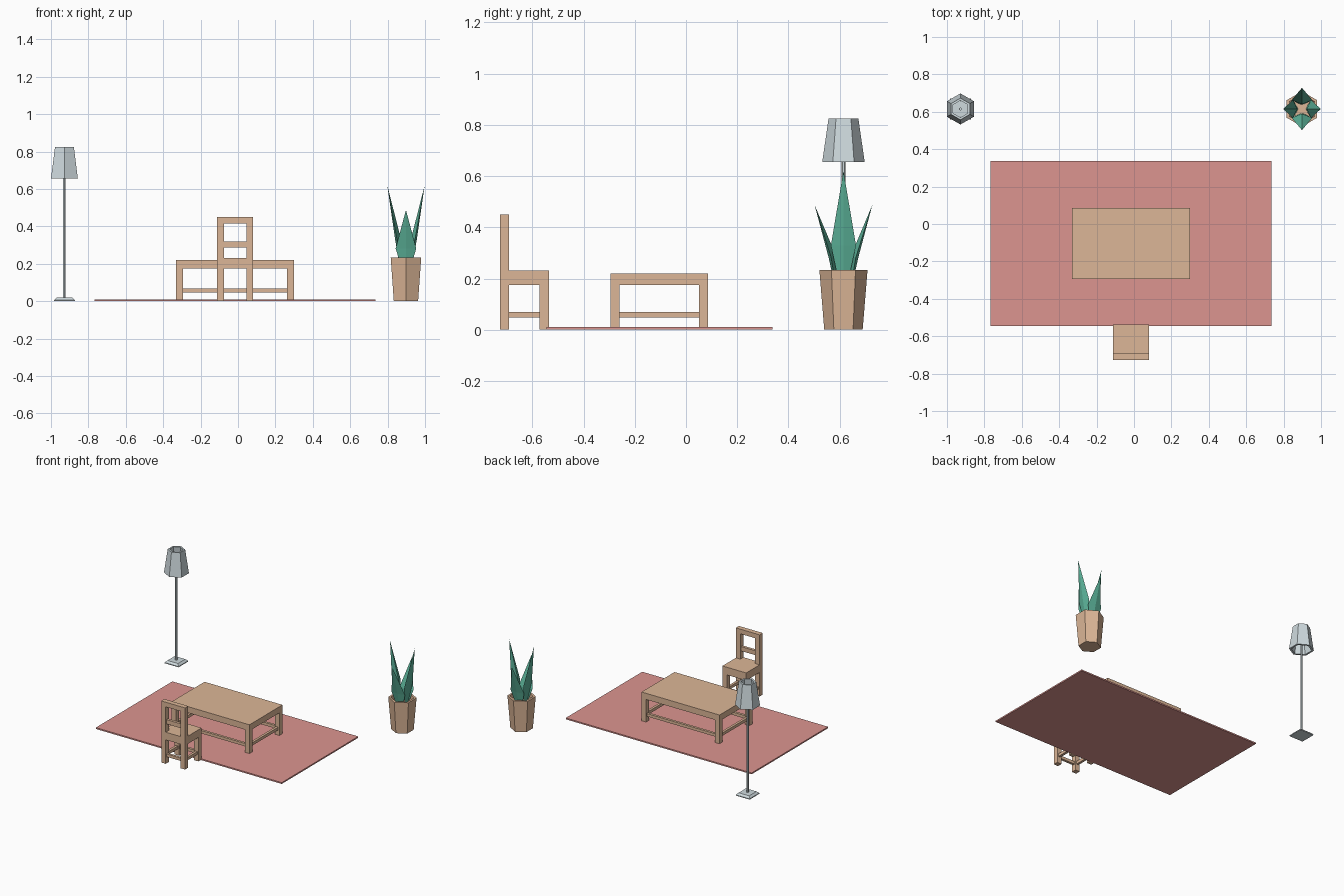
import bpy, bmesh
from math import pi
from mathutils import Matrix, Vector

if "Cube" in bpy.data.objects:
    bpy.data.objects.remove(bpy.data.objects["Cube"])


def material(name, rgb):
    mat = bpy.data.materials.new(name)
    mat.use_nodes = True
    mat.diffuse_color = (*rgb, 1)
    mat.node_tree.nodes["Principled BSDF"].inputs["Base Color"].default_value = (*rgb, 1)
    return mat


WOOD = material("wood", (0.72, 0.47, 0.31))
FABRIC = material("fabric", (0.72, 0.30, 0.28))
METAL = material("metal", (0.62, 0.70, 0.73))
LEAF = material("leaf", (0.11, 0.46, 0.33))


def add_object(name, bm, mat):
    bmesh.ops.recalc_face_normals(bm, faces=bm.faces)
    mesh = bpy.data.meshes.new(name)
    bm.to_mesh(mesh)
    bm.free()
    mesh.materials.append(mat)
    obj = bpy.data.objects.new(name, mesh)
    bpy.context.collection.objects.link(obj)
    return obj


def box(name, x, y, z, mat=WOOD):
    """Box from three (low, high) ranges."""
    bm = bmesh.new()
    bmesh.ops.create_cube(bm, size=1)
    for v in bm.verts:
        v.co = [(a + b) / 2 + c * (b - a) for c, (a, b) in zip(v.co, (x, y, z))]
    return add_object(name, bm, mat)


def lathe(name, centre, profile, sides, mat, closed=False, turn=pi / 2):
    """Sweep (radius, z) points around a vertical axis with flat sides."""
    bm = bmesh.new()
    rings = []
    for r, z in profile:
        rings.append([bm.verts.new(Matrix.Rotation(turn + 2 * pi * i / sides, 3, 'Z')
                                   @ Vector((r, 0, z))) for i in range(sides)])
    pairs = list(zip(rings, rings[1:]))
    if closed:
        pairs.append((rings[-1], rings[0]))
    for a, b in pairs:
        for i in range(sides):
            j = (i + 1) % sides
            bm.faces.new((a[i], a[j], b[j], b[i]))
    if not closed:
        bm.faces.new(rings[0])
        bm.faces.new(rings[-1])
    obj = add_object(name, bm, mat)
    obj.location = (*centre, 0)
    return obj


def frame(name, x, y, z0, z1, leg):
    """Four legs joined by low stretchers."""
    inset = 0.009
    sides = {"right": (x[0], x[0] + leg), "left": (x[1] - leg, x[1])}
    ends = {"front": (y[0], y[0] + leg), "back": (y[1] - leg, y[1])}
    rail_z = (0.048, 0.069)
    for side, sx in sides.items():
        for end, ey in ends.items():
            box(f"{name}_{end}_{side}_leg", sx, ey, (z0, z1))
        box(f"{name}_{side}_stretcher", (sx[0] + inset, sx[1] - inset),
            (y[0] + leg, y[1] - leg), rail_z)
    for end, ey in ends.items():
        box(f"{name}_{end}_stretcher", (x[0] + leg, x[1] - leg),
            (ey[0] + inset, ey[1] - inset), rail_z)


# Rug
box("rug", (-0.767, 0.735), (-0.545, 0.338), (0, 0.01), FABRIC)

# Coffee table
tx, ty, leg = (-0.331, 0.299), (-0.295, 0.086), 0.036
box("table_top", tx, ty, (0.175, 0.22))
frame("table", tx, ty, 0.003, 0.175, leg)

# Chair, with its back towards the front
cx, cy = (-0.111, 0.081), (-0.727, -0.536)
box("chair_seat", cx, cy, (0.175, 0.231))
frame("chair", cx, cy, 0, 0.175, leg)
back_y = (cy[0], cy[0] + leg)
inner_x = (cx[0] + leg, cx[1] - leg)
box("chair_right_post", (cx[0], inner_x[0]), back_y, (0.231, 0.45))
box("chair_left_post", (inner_x[1], cx[1]), back_y, (0.231, 0.45))
box("chair_top_rail", inner_x, back_y, (0.416, 0.45))
box("chair_middle_rail", inner_x, (back_y[0] + 0.008, back_y[1] - 0.008), (0.288, 0.32))

# Floor lamp
lamp = (-0.928, 0.615)
lathe("lamp_base", lamp, [(0.079, 0), (0.079, 0.006), (0.06, 0.019)], 4, METAL, turn=pi / 4)
lathe("lamp_pole", lamp, [(0.008, 0.019), (0.008, 0.78)], 6, METAL)
lathe("lamp_shade", lamp, [(0.083, 0.655), (0.058, 0.826), (0.045, 0.826), (0.068, 0.655)],
      6, METAL, closed=True)

# Plant pot with recessed filling
plant = (0.898, 0.615)
lathe("plant_pot", plant, [(0.075, 0), (0.094, 0.233), (0.078, 0.233), (0.076, 0.205)], 6, WOOD)


def leaf(name, angle, height, reach, half_width, belly):
    """Pointed leaf: a folded diamond leaning outwards."""
    bm = bmesh.new()
    base = bm.verts.new((0.018, 0, 0.1))
    tip = bm.verts.new((reach, 0, height))
    ring = [bm.verts.new(p) for p in ((0.026, 0, belly), (0.048, half_width, belly),
                                      (0.058, 0, belly), (0.048, -half_width, belly))]
    for i in range(4):
        a, b = ring[i], ring[(i + 1) % 4]
        bm.faces.new((base, b, a))
        bm.faces.new((tip, a, b))
    obj = add_object(name, bm, LEAF)
    obj.location = (*plant, 0)
    obj.rotation_euler.z = angle


# Two tall leaves to the sides, two short ones front and back
for i, side in enumerate(("left", "back", "right", "front")):
    if i % 2 == 0:
        leaf(f"{side}_leaf", i * pi / 2, 0.62, 0.1, 0.049, 0.33)
    else:
        leaf(f"{side}_leaf", i * pi / 2, 0.488, 0.113, 0.055, 0.282)
